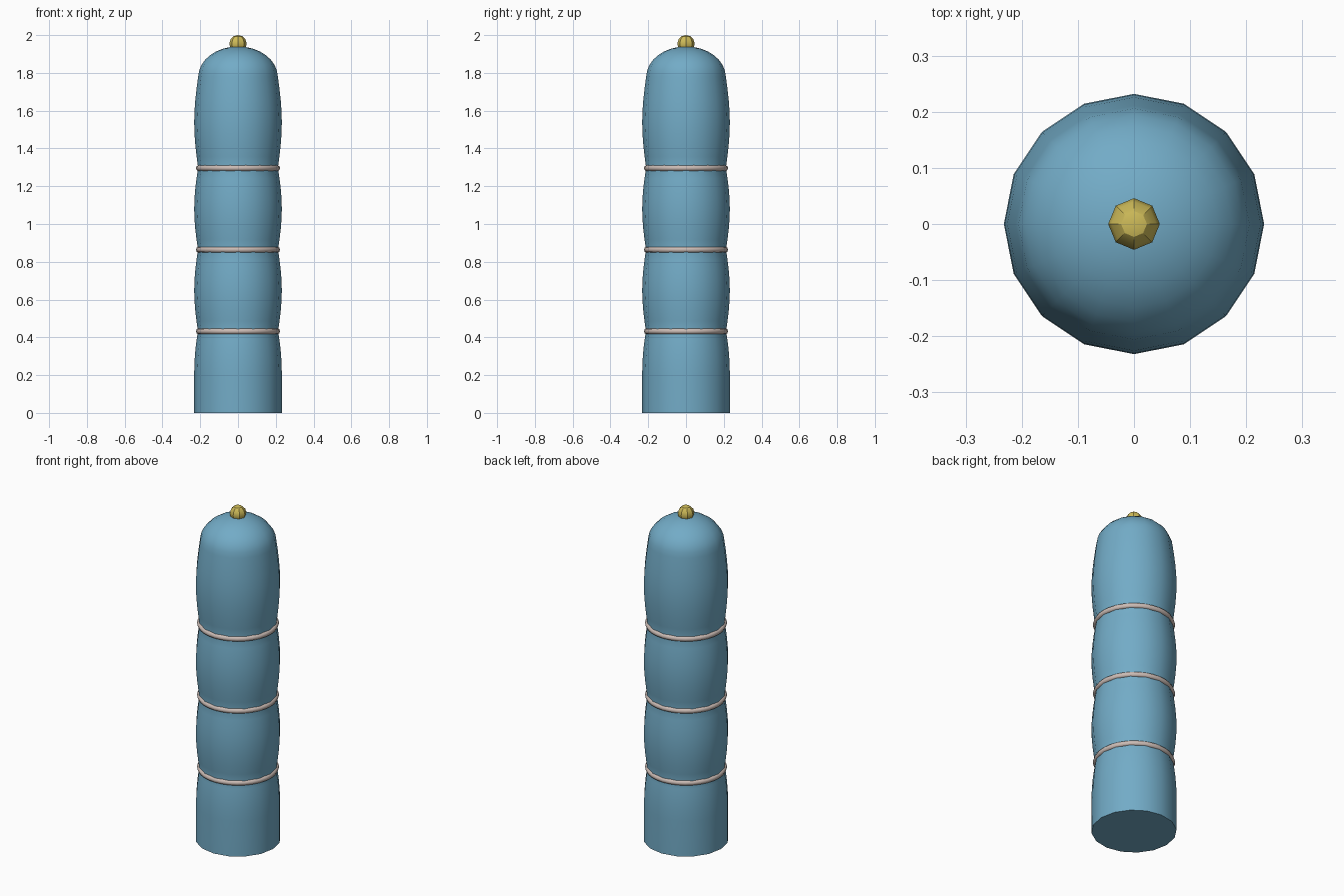
import bpy, bmesh, math

cube = bpy.data.objects.get("Cube")
if cube:
    bpy.data.objects.remove(cube)


def material(name, rgb):
    m = bpy.data.materials.new(name)
    m.use_nodes = True
    m.diffuse_color = (*rgb, 1)
    m.node_tree.nodes["Principled BSDF"].inputs["Base Color"].default_value = (*rgb, 1)
    return m


BLUE = material("soft blue", (0.17, 0.41, 0.57))
PINK = material("pale pink grey", (0.60, 0.50, 0.46))
GOLD = material("gold", (0.62, 0.50, 0.10))


def finish(ob, name, mat, angle):
    ob.name = name
    ob.data.materials.append(mat)
    bpy.ops.object.select_all(action='DESELECT')
    ob.select_set(True)
    bpy.context.view_layer.objects.active = ob
    bpy.ops.object.shade_smooth_by_angle(angle=math.radians(angle))


def lathe(name, profile, sides, mat):
    """Revolve (radius, height) points, with a flat base and a closed tip."""
    bm = bmesh.new()
    rings = []
    for r, z in profile:
        rings.append([bm.verts.new((r * math.cos(math.tau * i / sides),
                                    r * math.sin(math.tau * i / sides), z))
                      for i in range(sides)])
    for low, high in zip(rings, rings[1:]):
        for i in range(sides):
            j = (i + 1) % sides
            bm.faces.new((low[i], low[j], high[j], high[i]))
    bm.faces.new(rings[0][::-1])
    tip = bm.verts.new((0, 0, DOME_Z + DOME_H))
    for i in range(sides):
        bm.faces.new((rings[-1][i], rings[-1][(i + 1) % sides], tip))
    me = bpy.data.meshes.new(name)
    bm.to_mesh(me)
    bm.free()
    ob = bpy.data.objects.new(name, me)
    bpy.context.collection.objects.link(ob)
    finish(ob, name, mat, 40)


PINCH = 0.432            # spacing between the bands
DOME_Z, DOME_H, DOME_R = 1.78, 0.16, 0.21

# Body: bulging segments pinched at each band, closed by a rounded dome
profile = [(0.232, 0), (0.232, 0.21)]
for t in (0.3, 0.6, 0.85):
    profile.append((0.232 - 0.02 * t * t, 0.21 + t * (PINCH - 0.21)))
for k in (1, 2):
    for s in range(8):
        bulge = math.sin(math.pi * s / 8)
        profile.append((0.212 + 0.02 * bulge, PINCH * (k + s / 8)))
for s in range(9):
    t = s / 8
    profile.append((0.211 + 0.021 * math.sin(math.pi * t), 3 * PINCH + t * (DOME_Z - 3 * PINCH)))
for s in range(1, 8):
    a = math.pi / 2 * s / 8
    profile.append((DOME_R * math.cos(a), DOME_Z + DOME_H * math.sin(a)))
lathe("body", profile, 16, BLUE)

# Bands around the pinches
for k, label in enumerate(("lower", "middle", "upper"), 1):
    bpy.ops.mesh.primitive_torus_add(major_radius=0.207, minor_radius=0.016,
                                     major_segments=32, minor_segments=8,
                                     location=(0, 0, PINCH * k))
    finish(bpy.context.object, label + "_band", PINK, 60)

# Bead on the tip
bpy.ops.mesh.primitive_uv_sphere_add(segments=8, ring_count=6, radius=0.046,
                                     location=(0, 0, 1.954))
finish(bpy.context.object, "tip_bead", GOLD, 30)
